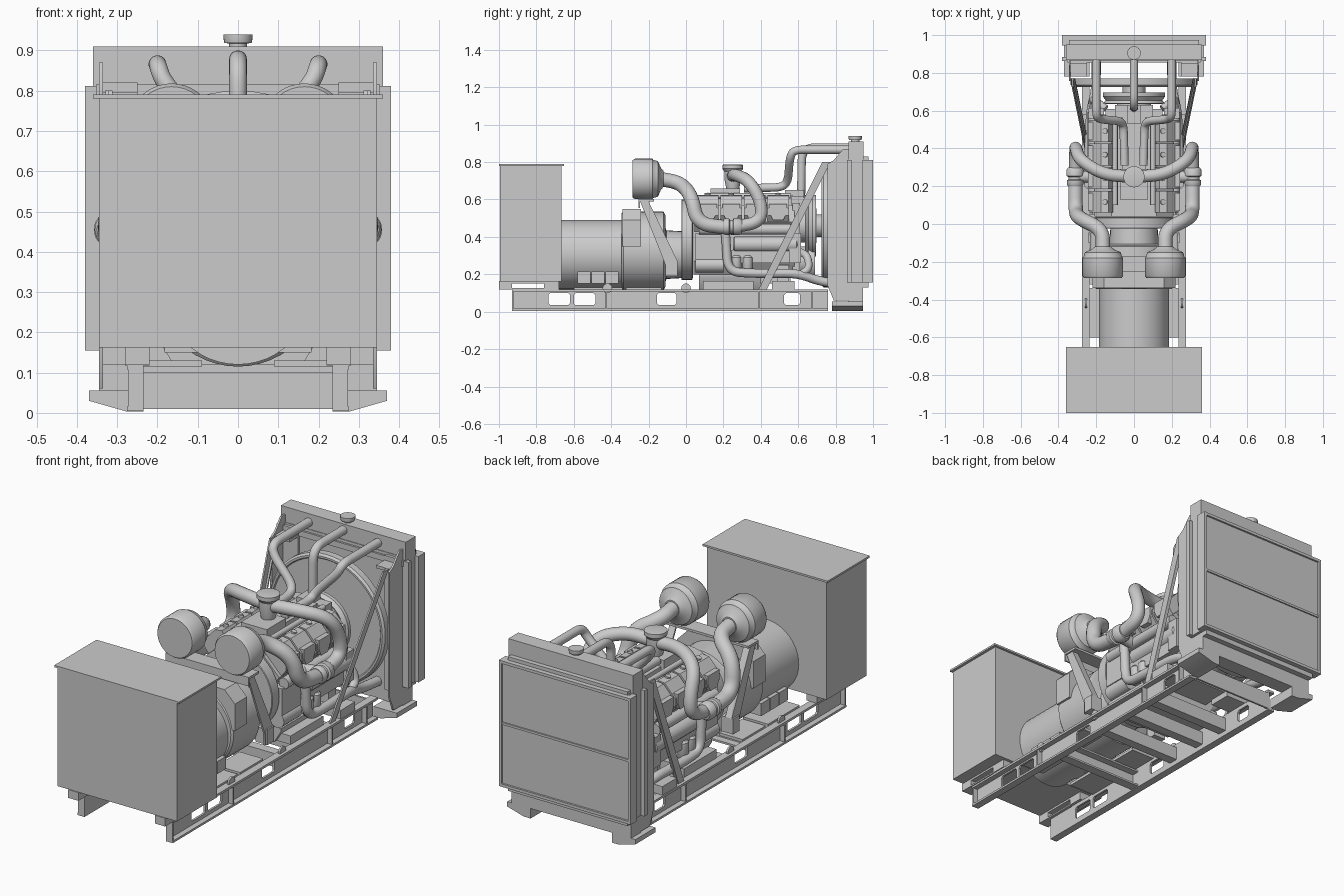
import bpy, bmesh, math
from mathutils import Vector

def finish(name, bm, mirror=False):
    bmesh.ops.recalc_face_normals(bm, faces=bm.faces)
    me = bpy.data.meshes.new(name)
    bm.to_mesh(me)
    bm.free()
    ob = bpy.data.objects.new(name, me)
    bpy.context.collection.objects.link(ob)
    if mirror:
        ob.modifiers.new("mirror", 'MIRROR').use_mirror_merge = False
    return ob

def add_prism(bm, pts, axis, a, b):
    # axis x: pts are (y,z); axis y: pts are (x,z); axis z: pts are (x,y)
    i = 'xyz'.index(axis)
    def put(p, h):
        v = list(p)
        v.insert(i, h)
        return bm.verts.new(v)
    lo, hi = [put(p, a) for p in pts], [put(p, b) for p in pts]
    bm.faces.new(lo)
    bm.faces.new(hi[::-1])
    for k in range(len(pts)):
        j = (k + 1) % len(pts)
        bm.faces.new((lo[k], lo[j], hi[j], hi[k]))

def prism(name, pts, axis, a, b, mirror=False):
    bm = bmesh.new()
    add_prism(bm, pts, axis, a, b)
    return finish(name, bm, mirror)

def boxes(name, dims, mirror=False):
    bm = bmesh.new()
    for x0, x1, y0, y1, z0, z1 in dims:
        add_prism(bm, [(x0, y0), (x1, y0), (x1, y1), (x0, y1)], 'z', z0, z1)
    return finish(name, bm, mirror)

def lathe(name, origin, direction, prof, n=32, mirror=False):
    # prof: (distance along axis, radius)
    bm = bmesh.new()
    q = Vector(direction).to_track_quat('Z', 'Y')
    rings = [[bm.verts.new(Vector(origin) + q @ Vector((r * math.cos(t), r * math.sin(t), d)))
              for t in (2 * math.pi * k / n for k in range(n))] for d, r in prof]
    for a, b in zip(rings, rings[1:]):
        for k in range(n):
            j = (k + 1) % n
            bm.faces.new((a[k], a[j], b[j], b[k]))
    bm.faces.new(rings[0])
    bm.faces.new(rings[-1])
    return finish(name, bm, mirror)

def tube(name, pts, r, bend=0.06, mirror=False):
    # swept pipe with rounded corners
    P = [Vector(p) for p in pts]
    path = [P[0]]
    for a, b, c in zip(P, P[1:], P[2:]):
        s = b + (a - b).normalized() * min(bend, (a - b).length * .49)
        e = b + (c - b).normalized() * min(bend, (c - b).length * .49)
        for k in range(9):
            t = k / 8
            path.append(s * (1 - t) ** 2 + b * 2 * t * (1 - t) + e * t * t)
    path.append(P[-1])
    cu = bpy.data.curves.new(name, 'CURVE')
    cu.dimensions = '3D'
    cu.bevel_depth, cu.bevel_resolution, cu.use_fill_caps = r, 8, True
    sp = cu.splines.new('POLY')
    sp.points.add(len(path) - 1)
    for q, p in zip(sp.points, path):
        q.co = (*p, 1)
    tmp = bpy.data.objects.new(name + "_path", cu)
    bpy.context.collection.objects.link(tmp)
    bm = bmesh.new()
    bm.from_mesh(tmp.to_mesh())
    tmp.to_mesh_clear()
    bpy.data.objects.remove(tmp)
    return finish(name, bm, mirror)

# Skid: C-section rails with openings, cross members
rail = prism("base_rail", [(.235, .005), (.275, .005), (.275, .016), (.246, .016), (.246, .108),
             (.275, .108), (.275, .12), (.235, .12)], 'y', -.93, .76)
bm = bmesh.new()
for y0, y1 in ((-.735, -.62), (-.6, -.485), (-.155, -.05), (.525, .61)):
    c = .01
    add_prism(bm, [(y0 + c, .035), (y1 - c, .035), (y1, .035 + c), (y1, .1 - c), (y1 - c, .1),
                   (y0 + c, .1), (y0, .1 - c), (y0, .035 + c)], 'x', .2, .262)
cutter = finish("rail_cutter", bm)
cutter.hide_render = True
cutter.hide_set(True)
m = rail.modifiers.new("openings", 'BOOLEAN')
m.object = cutter
rail.modifiers.new("mirror", 'MIRROR')
boxes("rail_stiffeners", [(.245, .273, y, y + .008, .012, .112) for y in (-.93, -.43, .385, .67)], True)
boxes("cross_members", [(-.236, .236, y, y + w, z, .1) for y, w, z in
      ((-.3, .012, .012), (.0, .05, .03), (.2, .05, .03), (.38, .05, .03))])
boxes("cross_channel_flanges", [(-.236, .236, -.3, -.25, .09, .1), (-.236, .236, -.3, -.25, .01, .02)])
for y in (-.42, .0):
    lathe("lifting_lug", (.25, y, .125), (1, 0, 0), [(0, .026), (.01, .026)], 16, True)

# Control cabinet with lid and feet
boxes("cabinet", [(-.345, .345, -.995, -.665, .162, .782)])
boxes("cabinet_lid", [(-.36, .36, -1, -.652, .78, .79)])
boxes("cabinet_feet", [(.22, .28, -1, -.68, .152, .163), (.22, .28, -1, -.93, .12, .155),
                       (.22, .28, -.76, -.68, .12, .155), (.22, .28, -.93, -.76, .118, .126)], True)

# Generator
lathe("generator_barrel", (0, -.68, .305), (0, 1, 0), [(0, .185), (.34, .185)], 48)
lathe("generator_end_housing", (0, -.345, .325), (0, 1, 0), [(0, .2), (.01, .21), (.225, .21), (.235, .19)], 48)
lathe("coupling_bell", (0, -.12, .305), (0, 1, 0), [(0, .18), (.015, .13), (.1, .125)], 32)
prism("terminal_box", [(-.22, .35), (.22, .35), (.22, .49), (.16, .55), (-.16, .55), (-.22, .49)], 'y', -.34, -.24)
boxes("generator_vents", [(.09, .182, y, y + .07, .15, .215) for y in (-.58, -.505, -.43)], True)
boxes("generator_feet", [(.09, .236, -.6, -.34, .115, .13), (.1, .236, -.32, -.13, .115, .13)], True)

# Flywheel housing and engine block
lathe("flywheel_housing", (0, -.025, .385), (0, 1, 0), [(0, .212), (.003, .215), (.058, .215), (.062, .2)], 40)
prism("engine_block", [(-.12, .2), (.12, .2), (.17, .27), (.17, .43), (.21, .48), (.12, .57),
      (-.12, .57), (-.21, .48), (-.17, .43), (-.17, .27)], 'y', .04, .58)
prism("sump", [(-.2, .185), (-.16, .12), (.16, .12), (.2, .185), (.2, .2), (-.2, .2)], 'y', .07, .4)
boxes("sump_front", [(-.13, .13, .4, .56, .15, .21)])
boxes("timing_cover", [(-.15, .15, .57, .61, .22, .58)])
boxes("engine_mounts", [(.15, .24, .09, .36, .12, .165), (.12, .27, .46, .58, .12, .165), (.13, .18, .49, .55, .16, .25)], True)

# Tilted cylinder heads, one unit per cylinder pair
for k in range(4):
    y = .06 + k * .125
    prism("cylinder_head", [(.11, .58), (.135, .625), (.175, .62), (.235, .555), (.235, .515),
                            (.2, .47)], 'y', y, y + .115, True)
    prism("rocker_cover", [(y + .01, .53), (y + .03, .49), (y + .085, .49), (y + .105, .53),
                           (y + .105, .575), (y + .01, .575)], 'x', .2, .243, True)
    lathe("cover_bolt", (.15, y + .057, .615), (.3, 0, 1), [(0, .014), (.018, .014)], 12, True)

# Intake and valley equipment
boxes("intake_manifold", [(-.075, .075, .13, .29, .56, .66), (-.06, .06, .29, .57, .56, .625)])
boxes("thermostat_housing", [(-.1, .1, .565, .63, .54, .62), (-.035, .035, .53, .63, .6, .65)])
tube("coolant_rail", [(.1, .1, .62), (.1, .56, .62)], .014, mirror=True)

# Side equipment: manifold, cooler, filters, starter
tube("exhaust_manifold", [(.215, .07, .44), (.215, .56, .44)], .028, mirror=True)
lathe("oil_cooler", (.205, .25, .36), (0, 1, 0), [(0, .03), (.01, .042), (.34, .042), (.35, .03)], 20, True)
boxes("side_housing", [(.16, .225, .2, .6, .26, .33), (.16, .24, .55, .615, .26, .42), (.16, .22, .05, .2, .28, .42)], True)
for y in (.27, .33):
    lathe("oil_filter", (.215, y, .2), (0, 0, 1), [(0, .02), (.01, .027), (.09, .027), (.1, .018)], 16, True)
tube("starter_motor", [(.19, .05, .25), (.19, .2, .25)], .04, mirror=True)

# Air cleaners on a braced stand
lathe("air_cleaner", (.165, -.285, .71), (0, 1, 0), [(0, .1), (.012, .108), (.105, .108), (.11, .102),
      (.135, .095), (.15, .06), (.165, .042)], 40, True)
prism("air_cleaner_leg", [(-.245, .59), (-.2, .59), (-.045, .27), (-.045, .19), (-.11, .19), (-.11, .25)], 'x', .222, .232, True)
prism("leg_flange", [(-.21, .59), (-.2, .59), (-.045, .27), (-.055, .27)], 'x', .195, .232, True)
boxes("leg_foot", [(.17, .24, -.1, -.045, .19, .27)], True)
boxes("air_cleaner_shelf", [(-.24, .24, -.25, -.17, .59, .602), (-.24, .24, -.255, -.247, .555, .602)])
tube("intake_pipe", [(.165, -.14, .71), (.165, -.03, .69), (.29, .03, .62), (.31, .06, .47),
                     (.31, .22, .45)], .038, .075, True)

# Turbochargers and exhaust joining at a central flange
lathe("turbocharger", (.312, .2, .455), (0, 1, 0), [(0, .038), (.01, .044), (.03, .044), (.035, .036), (.05, .036),
      (.055, .046), (.085, .046), (.1, .036)], 28, True)
tube("turbo_inlet", [(.2, .25, .44), (.315, .25, .455)], .03, mirror=True)
tube("exhaust_pipe", [(.31, .27, .455), (.31, .4, .48), (.308, .405, .58), (.29, .34, .7),
                      (.16, .26, .735), (0, .25, .725)], .033, .08, True)
lathe("exhaust_outlet", (0, .25, .66), (0, 0, 1), [(0, .035), (.05, .045), (.09, .045), (.105, .056), (.125, .056), (.128, .04)], 24)

# Coolant hoses to and from the radiator
tube("upper_hose", [(.05, .31, .66), (.055, .515, .665), (.07, .545, .7), (.185, .555, .82), (.2, .575, .866), (.2, .88, .866)], .022, .05, True)
tube("centre_hose", [(0, .615, .6), (0, .62, .878), (0, .89, .878)], .022, .07)
tube("lower_hose", [(.24, .21, .44), (.24, .225, .215), (.24, .35, .205), (.23, .6, .205), (.2, .72, .16), (.2, .87, .145)], .024, .07, True)
tube("side_hose", [(.15, .61, .32), (.2, .65, .3), (.22, .66, .23), (.22, .62, .205)], .02, .04, True)

# Drive pulleys and round fan shroud
lathe("fan_pulley", (0, .605, .46), (0, 1, 0), [(0, .09), (.03, .09), (.032, .165), (.05, .15), (.07, .165), (.09, .165), (.092, .06), (.13, .06)], 36)
lathe("crank_pulley", (0, .6, .27), (0, 1, 0), [(0, .08), (.05, .08), (.055, .1), (.09, .1)], 28)
lathe("fan_shroud", (0, .725, .465), (0, 1, 0), [(.006, .31), (0, .315), (0, .325), (.01, .335), (.045, .335)], 56)

# Radiator: side brackets, core, framed rear panel, header tank, feet
prism("radiator_side_plate", [(.757, .14), (.79, .06), (.875, .06), (.875, .87), (.84, .87), (.79, .81), (.757, .79)], 'x', .335, .345, True)
boxes("shroud_bracket", [(.25, .335, .78, .86, .78, .795), (.25, .335, .85, .87, .12, .82)], True)
boxes("radiator_core", [(-.345, .345, .865, .975, .13, .83)])
boxes("radiator_channels", [(.34, .38, .862, .885, .155, .812), (.34, .38, .945, .965, .155, .812), (.34, .36, .88, .95, .155, .812)], True)
boxes("rear_frame", [(-.38, .38, .96, 1, .155, .17), (-.38, .38, .96, 1, .797, .812), (-.365, .365, .96, .997, .478, .49),
                     (-.38, -.365, .96, 1, .155, .812), (.365, .38, .96, 1, .155, .812)])
boxes("rear_grille", [(-.367, .367, .965, .99, .165, .8)])
boxes("header_tank", [(-.36, .36, .868, .95, .81, .91), (-.352, .352, .855, .97, .785, .815)])
boxes("radiator_bottom_beam", [(-.345, .345, .865, .945, .055, .158), (-.245, .245, .75, .76, .012, .1)])
prism("radiator_foot", [(.235, .003), (.275, .003), (.37, .03), (.37, .055), (.235, .055)], 'y', .78, .945, True)
lathe("filler_cap", (0, .905, .905), (0, 0, 1), [(0, .022), (.012, .022), (.014, .034), (.024, .036), (.035, .036)], 24)

# Diagonal braces from skid to radiator
bm = bmesh.new()
for w0, w1, d0, d1 in ((0, .008, -.022, .022), (-.01, .008, .014, .022)):
    add_prism(bm, [(.41 + d0, .12), (.41 + d1, .12), (.75 + d1, .8), (.75 + d0, .8)], 'x', .252 + w0, .252 + w1)
for v in bm.verts:
    v.co.x += .07 * (v.co.z - .12) / .68
finish("diagonal_brace", bm, True)

# Smooth round parts while keeping hard edges
bpy.ops.object.select_all(action='DESELECT')
for ob in bpy.context.scene.objects:
    if ob.type == 'MESH' and not ob.hide_render:
        ob.select_set(True)
        bpy.context.view_layer.objects.active = ob
bpy.ops.object.shade_smooth_by_angle(angle=math.radians(35))
